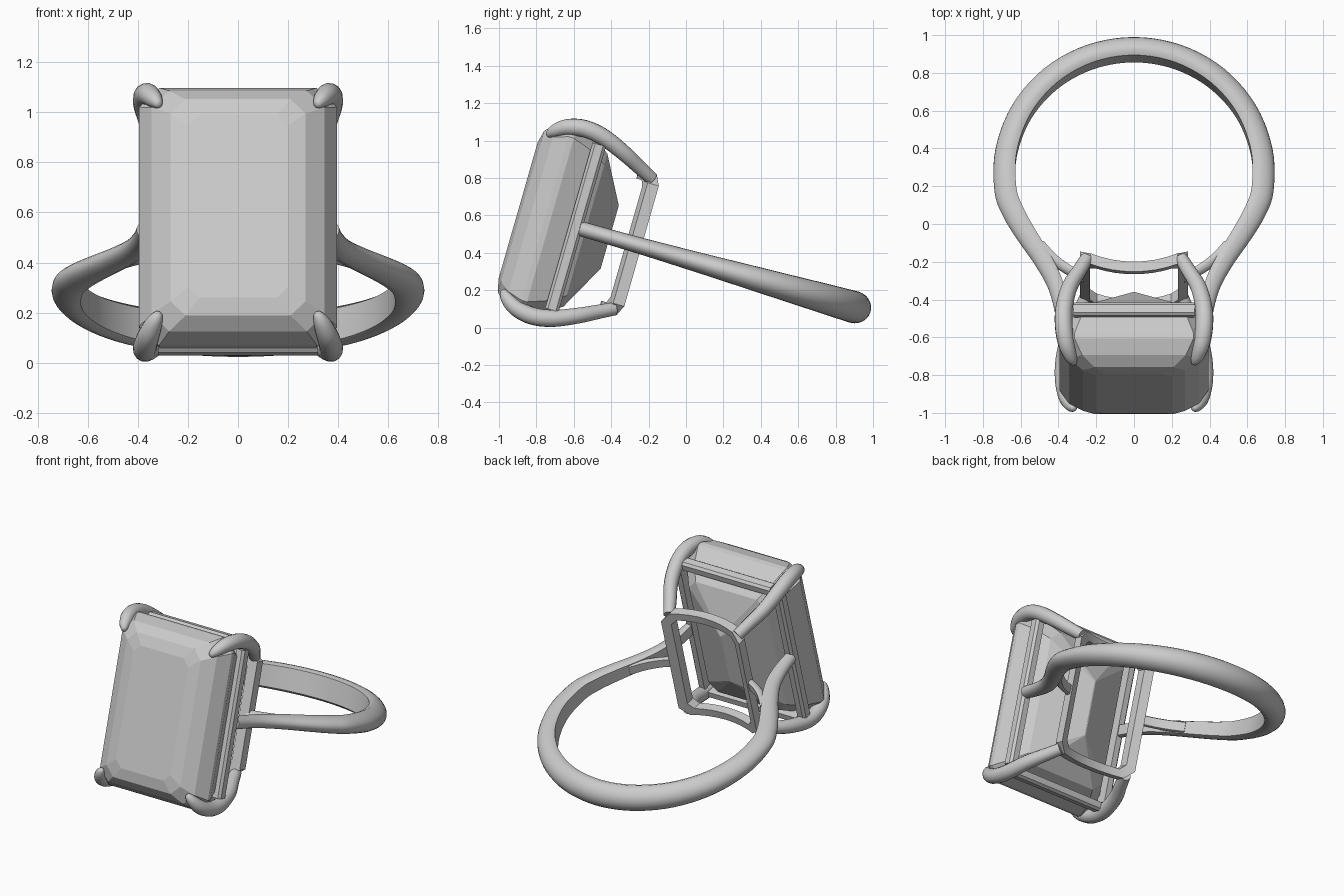
import bpy, bmesh, math
from mathutils import Vector

if "Cube" in bpy.data.objects:
    bpy.data.objects.remove(bpy.data.objects["Cube"])

# Everything is built upright: x across, y along the ring axis depth, z finger direction;
# then tilted back and set in place.
TILT, ORIGIN = math.radians(-16), (0, 0.27, 0.29)


def place(ob):
    ob.rotation_euler = (TILT, 0, 0)
    ob.location = ORIGIN
    return ob


def loft(name, rings, closed=False, smooth=None):
    """Skin a list of equal-length vertex loops."""
    bm = bmesh.new()
    loops = [[bm.verts.new(p) for p in r] for r in rings]
    n = len(loops[0])
    pairs = list(zip(loops, loops[1:]))
    if closed:
        pairs.append((loops[-1], loops[0]))
    for a, b in pairs:
        for i in range(n):
            j = (i + 1) % n
            bm.faces.new((a[i], a[j], b[j], b[i]))
    if not closed:
        bm.faces.new(loops[0])
        bm.faces.new(loops[-1])
    bmesh.ops.remove_doubles(bm, verts=bm.verts, dist=1e-5)
    bmesh.ops.recalc_face_normals(bm, faces=bm.faces)
    me = bpy.data.meshes.new(name)
    bm.to_mesh(me)
    bm.free()
    ob = bpy.data.objects.new(name, me)
    bpy.context.collection.objects.link(ob)
    if smooth:
        bpy.ops.object.select_all(action='DESELECT')
        ob.select_set(True)
        bpy.context.view_layer.objects.active = ob
        bpy.ops.object.shade_smooth_by_angle(angle=math.radians(smooth))
    return place(ob)


def spline(pts, steps=6):
    """Catmull-Rom through tuples of any length."""
    P = [Vector(p) for p in pts]
    P = [2 * P[0] - P[1]] + P + [2 * P[-1] - P[-2]]
    out = []
    for a, b, c, d in zip(P, P[1:], P[2:], P[3:]):
        for k in range(steps):
            t = k / steps
            out.append(0.5 * (2 * b + (c - a) * t + (2 * a - 5 * b + 4 * c - d) * t * t
                              + (3 * b - a - 3 * c + d) * t ** 3))
    return out + [P[-2]]


def octagon(hx, hz, y, c):
    return [(hx, y, hz - c), (hx - c, y, hz), (c - hx, y, hz), (-hx, y, hz - c),
            (-hx, y, c - hz), (c - hx, y, -hz), (hx - c, y, -hz), (hx, y, c - hz)]


# Step-cut stone: table, crown steps, girdle, pavilion steps, keel
steps = [(.20, .38, -1.215, .045), (.27, .45, -1.198, .06), (.345, .50, -1.145, .07),
         (.395, .535, -1.065, .08), (.395, .535, -1.035, .08), (.352, .49, -.935, .07),
         (.285, .425, -.84, .06), (.004, .175, -.705, .003)]
loft("stone", [octagon(*s) for s in steps])


# D-shaped band sweep in the ring plane; station = (x, y, half thickness, half height)
def band(name, stations):
    rings = []
    for i, (x, y, t, w) in enumerate(stations):
        a, b = stations[max(i - 1, 0)], stations[min(i + 1, len(stations) - 1)]
        tx, ty = b[0] - a[0], b[1] - a[1]
        l = math.hypot(tx, ty)
        nx, ny = -ty / l, tx / l
        if nx * x + ny * (y + .01) < 0:
            nx, ny = -nx, -ny
        prof = [(-t, -.82 * w)]
        for k in range(13):
            th = math.radians(-90 + 15 * k)
            prof.append((-.55 * t + 1.55 * t * math.cos(th), w * math.sin(th)))
        prof.append((-t, .82 * w))
        rings.append([(x + nx * n, y + ny * n, h) for n, h in prof])
    return loft(name, rings, smooth=50)


R = .6875
half = [(R * math.sin(math.radians(a)), R * math.cos(math.radians(a)), .058, w)
        for a, w in ((0, .086), (20, .085), (40, .081), (60, .074), (80, .066), (98, .058))]
half += [(.64, -.22, .056, .054), (.57, -.345, .052, .050), (.485, -.48, .047, .046),
         (.42, -.61, .042, .043), (.388, -.74, .036, .041), (.375, -.87, .03, .04)]
full = [(-x, y, t, w) for x, y, t, w in reversed(half[1:])] + half
band("shank", spline(full, 5))

# Small inner struts carrying the finger curve on to the gallery
for side, sx in (("left", -1), ("right", 1)):
    band(side + "_strut", spline([(sx * .50, -.40, .028, .035), (sx * .43, -.475, .026, .034),
                                  (sx * .35, -.535, .024, .033), (sx * .26, -.58, .024, .033)]))


# Gallery frame behind the stone, curved to the finger
def frame_loop(hx, hz, c, r):
    pts, n = [], 8
    corner = octagon(hx, hz, 0, c)
    for i, p in enumerate(corner):
        q = corner[(i + 1) % 8]
        for k in range(n):
            x = p[0] + (q[0] - p[0]) * k / n
            z = p[2] + (q[2] - p[2]) * k / n
            pts.append((x, -math.sqrt(r * r - x * x), z))
    return pts


loft("gallery_frame", [frame_loop(.285, .39, .055, .60), frame_loop(.285, .39, .055, .655),
                       frame_loop(.232, .34, .035, .655), frame_loop(.232, .34, .035, .60)],
     closed=True, smooth=25)


# Seat rails hugging the pavilion on four sides
def rail(name, x, z, lx, lz):
    def sect(c, u):
        s = [(.037, .012), (.022, .026), (-.022, .026), (-.037, .012),
             (-.037, -.026), (.037, -.026)]
        if lx:
            return [(u, -.895 + a, z + math.copysign(1, z) * b) for a, b in s]
        return [(x + math.copysign(1, x) * b, -.895 + a, u) for a, b in s]
    ln = lx or lz
    loft(name, [sect(0, -ln), sect(0, ln)])


for nm, s in (("left", -1), ("right", 1)):
    rail(nm + "_rail", s * .366, 0, 0, .46)
for nm, s in (("lower", -1), ("upper", 1)):
    rail(nm + "_rail", 0, s * .497, .32, 0)

# Four claw prongs; (x, y, z, radius)
claw = [(.25, -.575, .362, .036), (.29, -.655, .402, .039), (.34, -.755, .452, .043),
        (.369, -.88, .503, .046), (.372, -.99, .520, .047), (.358, -1.085, .502, .044),
        (.335, -1.145, .464, .034), (.318, -1.172, .436, .018), (.314, -1.178, .430, .004)]
for zn, sz in (("upper", 1), ("lower", -1)):
    for xn, sx in (("left", -1), ("right", 1)):
        pts = spline(claw, 4)
        rings = []
        for i, p in enumerate(pts):
            t = (pts[min(i + 1, len(pts) - 1)] - pts[max(i - 1, 0)]).to_3d().normalized()
            u = t.cross(Vector((1, 0, -1))).normalized()
            v = t.cross(u)
            c = p.to_3d()
            ring = []
            for k in range(14):
                a = 2 * math.pi * k / 14
                q = c + p[3] * (u * math.cos(a) + v * math.sin(a))
                ring.append((q.x * sx, q.y, q.z * sz))
            rings.append(ring)
        loft(f"{zn}_{xn}_prong", rings, smooth=50)
